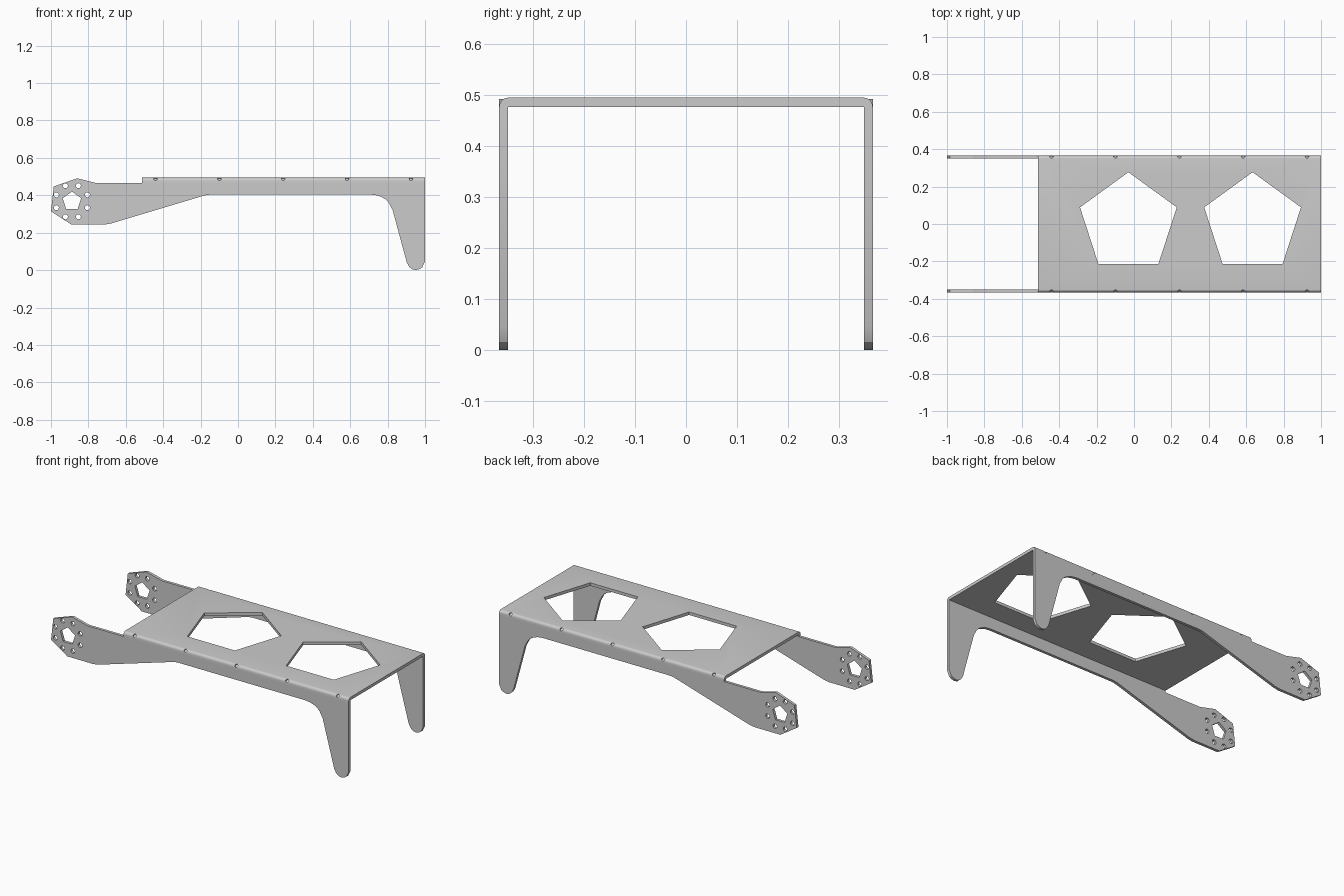
import bpy, bmesh
from math import sin, cos, pi
from mathutils import Vector, Matrix

if "Cube" in bpy.data.objects:
    bpy.data.objects.remove(bpy.data.objects["Cube"])

OUT, INN = 0.366, 0.349      # outer and inner half width
TOP, UNDER = 0.494, 0.476    # top sheet heights
SEAM = 0.465                 # where the bent sheet meets the side plates


def ring(cx, cy, r, n, start=pi / 2):
    return [(cx + r * cos(start + 2 * pi * i / n), cy + r * sin(start + 2 * pi * i / n)) for i in range(n)]


def prisms(name, loops, axis, lo, hi):
    """Extrude closed 2D loops along axis from lo to hi."""
    place = {'x': lambda a, b: (lo, a, b), 'y': lambda a, b: (a, lo, b), 'z': lambda a, b: (a, b, lo)}[axis]
    step = Vector([(hi - lo) * (axis == k) for k in 'xyz'])
    bm = bmesh.new()
    for loop in loops:
        face = bm.faces.new([bm.verts.new(place(*p)) for p in loop])
        new = bmesh.ops.extrude_face_region(bm, geom=[face], use_keep_orig=True)['geom']
        bmesh.ops.translate(bm, vec=step, verts=[g for g in new if isinstance(g, bmesh.types.BMVert)])
    bmesh.ops.recalc_face_normals(bm, faces=bm.faces)
    return to_object(name, bm)


def to_object(name, bm):
    mesh = bpy.data.meshes.new(name)
    bm.to_mesh(mesh)
    bm.free()
    ob = bpy.data.objects.new(name, mesh)
    bpy.context.collection.objects.link(ob)
    return ob


def activate(ob):
    bpy.ops.object.select_all(action='DESELECT')
    ob.select_set(True)
    bpy.context.view_layer.objects.active = ob


def cut(ob, cutter):
    cutter.hide_render = True
    mod = ob.modifiers.new("cut", 'BOOLEAN')
    mod.operation, mod.solver, mod.object = 'DIFFERENCE', 'EXACT', cutter
    activate(ob)
    bpy.ops.object.modifier_apply(modifier=mod.name)
    bpy.data.objects.remove(cutter)


# Side plates: arm with mounting head at the left, leg at the right
side = [(-0.985, 0.447), (-0.86, 0.491), (-0.755, SEAM), (1, SEAM),
        (1, 0.046), (0.985, 0.015), (0.97, 0.005), (0.95, 0), (0.93, 0.005), (0.915, 0.018), (0.902, 0.042),
        (0.826, 0.323), (0.806, 0.36), (0.79, 0.378), (0.767, 0.391), (0.74, 0.4), (0.708, 0.404),
        (-0.147, 0.404), (-0.172, 0.401), (-0.2, 0.393), (-0.68, 0.249), (-0.715, 0.243),
        (-0.89, 0.243), (-1, 0.314)]
hub = (-0.888, 0.368)
holes = [ring(*hub, 0.052, 5)]
holes += [ring(x, z, 0.0135, 12) for x, z in ring(*hub, 0.09, 8, pi / 8)]

parts = []
for label, s in (("front", -1), ("back", 1)):
    y0, y1 = sorted((s * INN, s * OUT))
    plate = prisms(label + "_side_plate", [side], 'y', y0, y1)
    cut(plate, prisms("hole_cutter", holes, 'y', y0 - 0.05, y1 + 0.05))
    parts.append(plate)

# Top sheet with rounded bends down both sides
t = OUT - INN
bend = [(INN + t * cos(a), UNDER + (TOP - UNDER) * sin(a)) for a in [i * pi / 12 for i in range(7)]]
half = [(INN, UNDER), (INN, SEAM), (OUT, SEAM)] + bend
top = prisms("top_sheet", [half + [(-y, z) for y, z in reversed(half)]], 'x', -0.513, 1)
cut(top, prisms("window_cutter", [ring(x, 0.005, 0.272, 5) for x in (-0.03, 0.634)], 'z', 0.4, 0.6))

# Small dimples along both bends
bm = bmesh.new()
for s in (-1, 1):
    for i in range(5):
        pos = Matrix.Translation((-0.441 + 0.3415 * i, s * 0.3665, 0.4935))
        bmesh.ops.create_cone(bm, cap_ends=True, segments=12, radius1=0.01, radius2=0.01, depth=0.03,
                              matrix=pos @ Matrix.Rotation(-s * pi / 4, 4, 'X'))
cut(top, to_object("dimple_cutter", bm))
parts.append(top)

for ob in parts:
    activate(ob)
    bpy.ops.object.shade_smooth_by_angle(angle=pi / 6)
